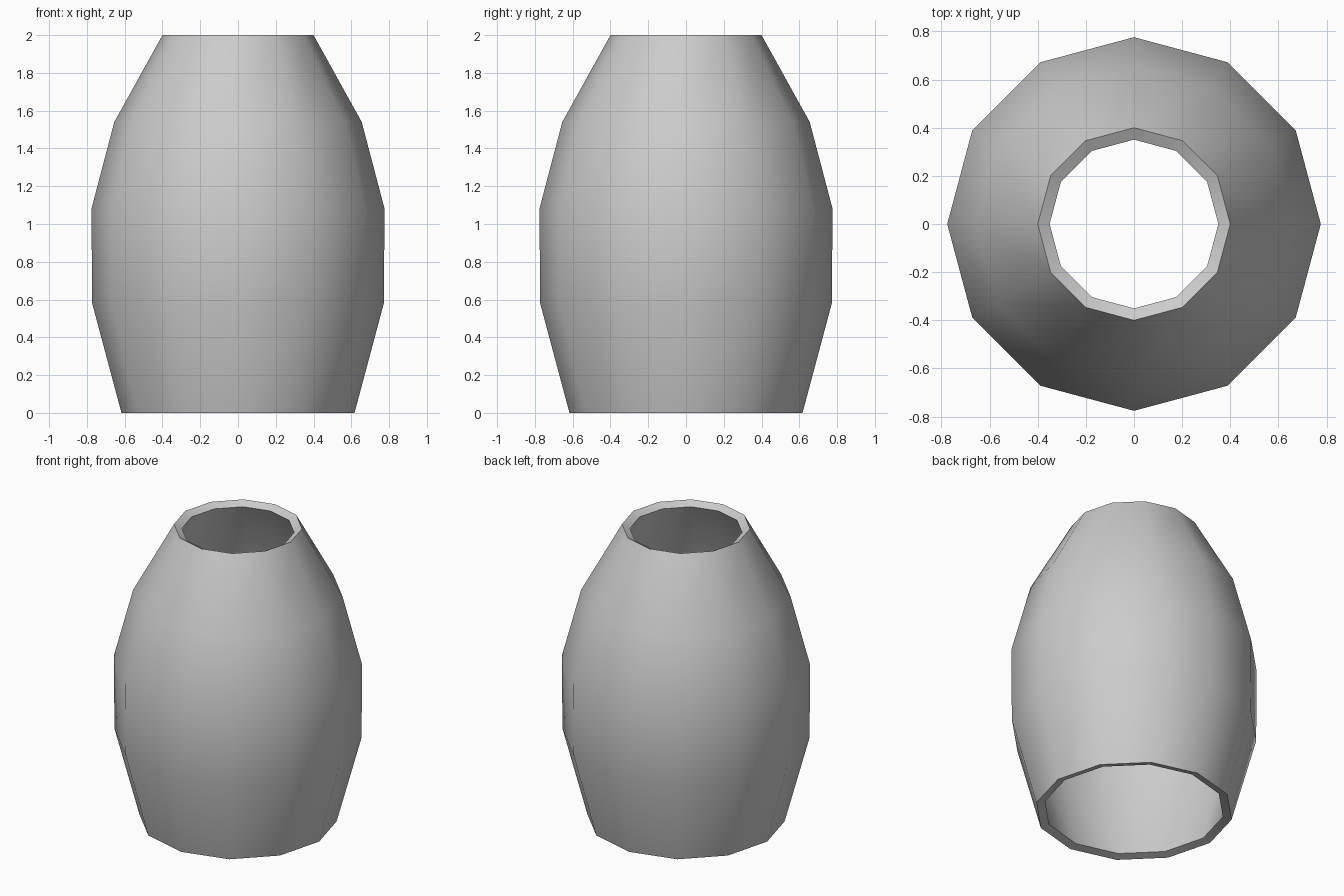
import bpy, bmesh, math

if "Cube" in bpy.data.objects:
    bpy.data.objects.remove(bpy.data.objects["Cube"])

SIDES = 12
# outer barrel profile: (radius, height)
PROFILE = [(0.617, 0.0), (0.772, 0.58), (0.776, 1.08), (0.655, 1.54), (0.40, 2.0)]

# open barrel wall
bm = bmesh.new()
rings = []
for r, z in PROFILE:
    angles = [2 * math.pi * i / SIDES for i in range(SIDES)]
    rings.append([bm.verts.new((r * math.cos(a), r * math.sin(a), z)) for a in angles])
for lower, upper in zip(rings, rings[1:]):
    for i in range(SIDES):
        j = (i + 1) % SIDES
        bm.faces.new((lower[i], lower[j], upper[j], upper[i]))
mesh = bpy.data.meshes.new("barrel_shell")
bm.to_mesh(mesh)
bm.free()
shell = bpy.data.objects.new("barrel_shell", mesh)
bpy.context.collection.objects.link(shell)
bpy.context.view_layer.objects.active = shell
shell.select_set(True)

# wall thickness, with rims square to the wall
wall = shell.modifiers.new("wall", 'SOLIDIFY')
wall.thickness = 0.055
wall.offset = -1
wall.use_even_offset = True
bpy.ops.object.modifier_apply(modifier=wall.name)

# smooth sides, sharp rims
bpy.ops.object.shade_smooth_by_angle(angle=math.radians(40))
